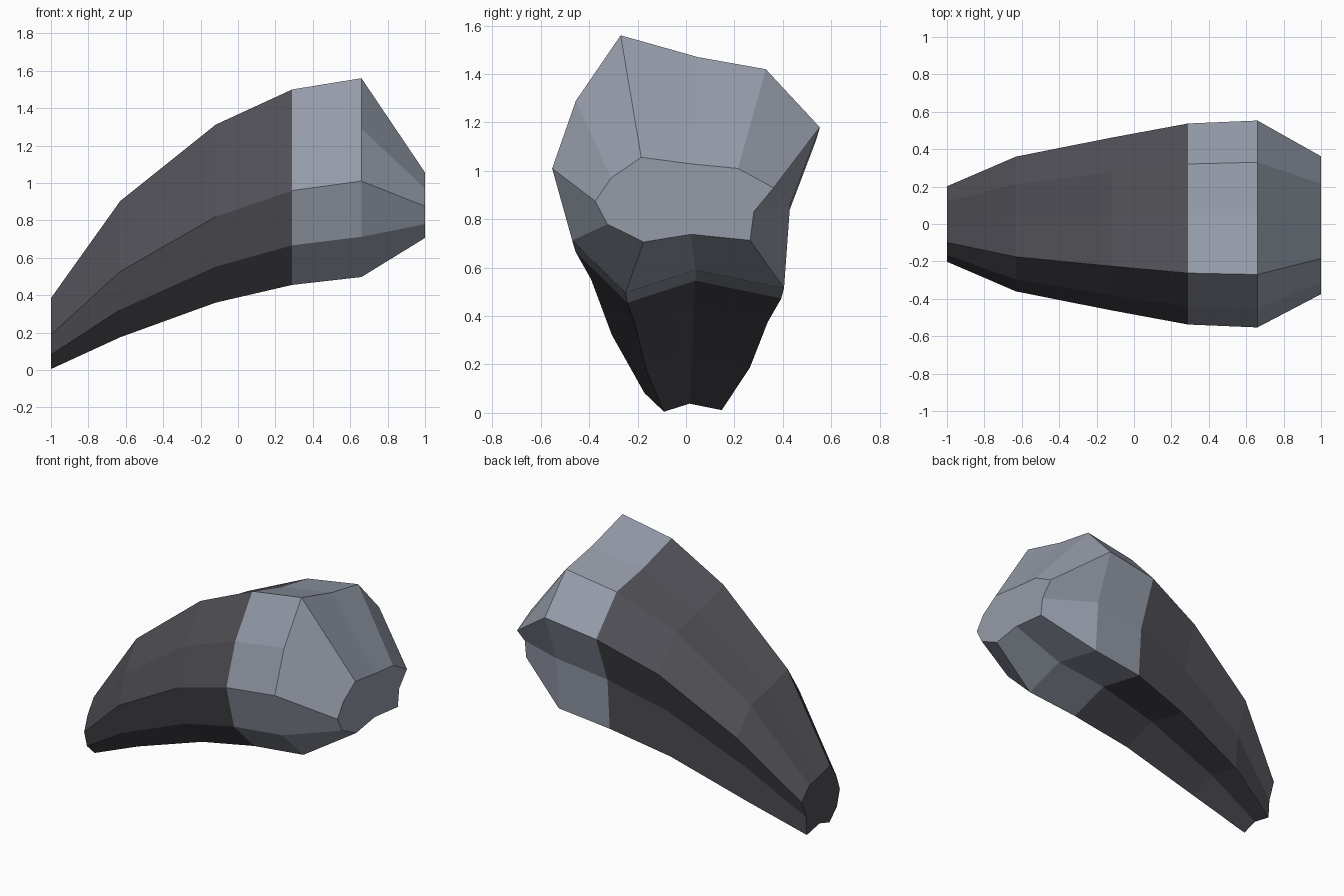
import bpy, bmesh

if "Cube" in bpy.data.objects:
    bpy.data.objects.remove(bpy.data.objects["Cube"])

# Cross-section (y, z) at the widest ring, clockwise seen from +x
SECTION = [(-0.27, 1.56), (0.05, 1.47), (0.33, 1.42), (0.553, 1.18),
           (0.43, 0.86), (0.405, 0.515), (0.04, 0.59), (-0.25, 0.497),
           (-0.47, 0.712), (-0.553, 1.01), (-0.455, 1.29)]
LOW = 0.497

# Smaller, irregular ring closing the blunt end
END = [(-0.185, 1.056), (0.03, 1.028), (0.215, 1.01), (0.362, 0.93),
       (0.28, 0.83), (0.265, 0.713), (0.02, 0.738), (-0.175, 0.706),
       (-0.325, 0.78), (-0.375, 0.875), (-0.31, 0.97)]


def ring(x, y_scale, z_scale, bottom):
    """The section, scaled and lifted to the given lowest height."""
    return [(x, y * y_scale, bottom + (z - LOW) * z_scale) for y, z in SECTION]


def material(name, colour):
    mat = bpy.data.materials.new(name)
    mat.diffuse_color = (*colour, 1.0)
    mat.use_nodes = True
    mat.node_tree.nodes["Principled BSDF"].inputs["Base Color"].default_value = mat.diffuse_color
    return mat


def loft(name, rings, mat, cap_start=False, cap_end=False):
    """Skin a row of rings with flat faces."""
    bm = bmesh.new()
    rows = [[bm.verts.new(p) for p in r] for r in rings]
    for a, b in zip(rows, rows[1:]):
        for i in range(len(a)):
            j = (i + 1) % len(a)
            bm.faces.new((a[i], b[i], b[j], a[j]))
    if cap_start:
        bm.faces.new(rows[0])
    if cap_end:
        bm.faces.new(rows[-1][::-1])
    mesh = bpy.data.meshes.new(name)
    bm.to_mesh(mesh)
    bm.free()
    mesh.materials.append(mat)
    obj = bpy.data.objects.new(name, mesh)
    bpy.context.collection.objects.link(obj)
    return obj


dark = material("dark grey", (0.080, 0.080, 0.094))
light = material("blue grey", (0.300, 0.330, 0.395))

seam = ring(0.29, 0.972, 0.983, 0.455)

# Curved tapering horn
loft("horn", [ring(-1.0, 0.365, 0.357, 0.005),
              ring(-0.63, 0.652, 0.685, 0.175),
              ring(-0.12, 0.835, 0.895, 0.36),
              seam], dark, cap_start=True)

# Faceted root with a blunt end
loft("root", [seam, ring(0.66, 1, 1, LOW),
              [(1.0, y, z) for y, z in END]], light, cap_end=True)
